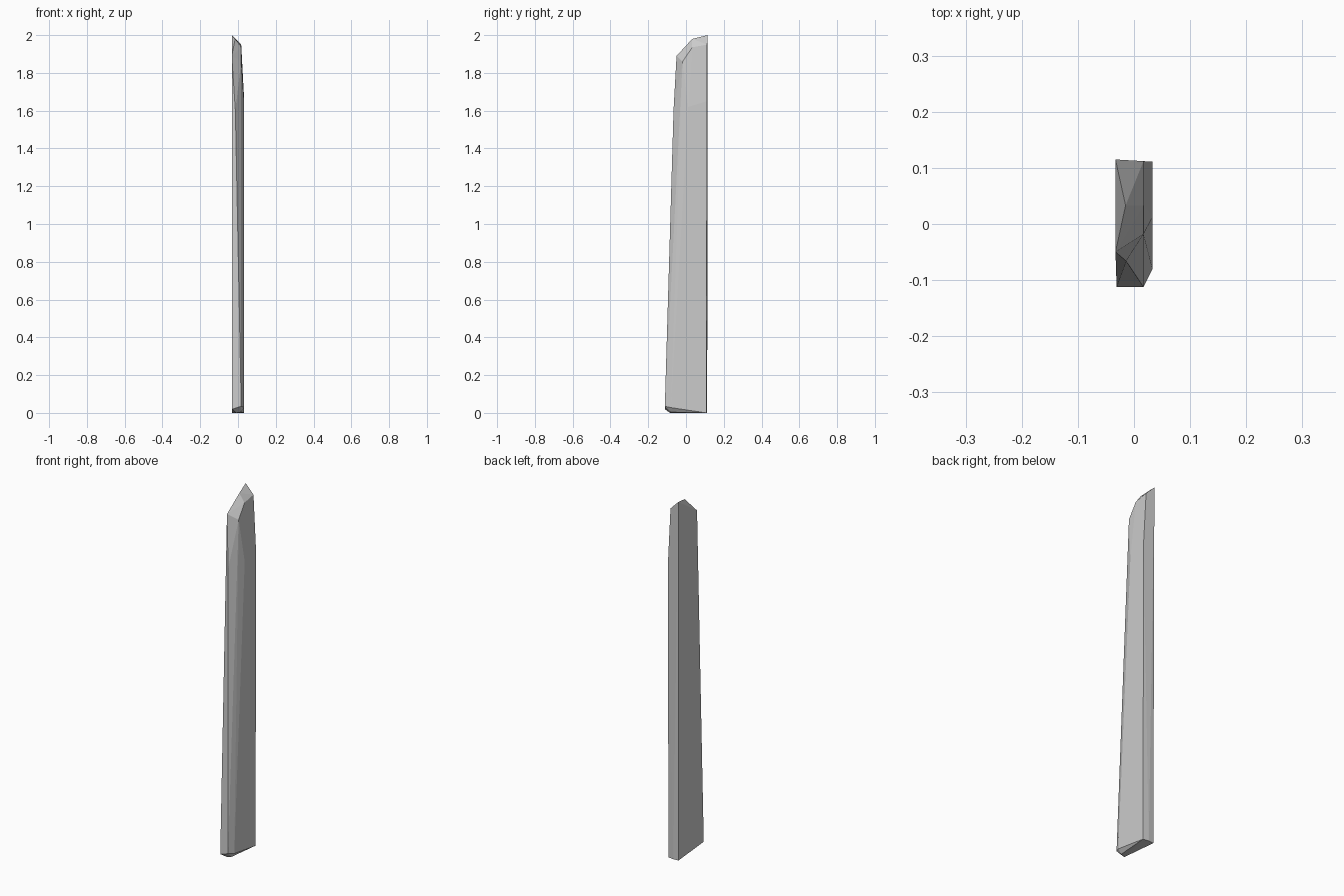
import bpy, bmesh

# Key corners of the hewn plank, grouped by region
tip = [(-0.033, 0.115, 2.0), (-0.015, 0.033, 1.98), (0.017, 0.112, 1.95),
       (0.017, 0.033, 1.935), (0.017, -0.018, 1.86), (-0.033, -0.05, 1.89)]
bevels = [(-0.014, -0.066, 1.6), (0.033, 0.111, 1.65), (0.033, 0.012, 1.62)]
foot = [(-0.031, -0.112, 0.02), (0.017, -0.112, 0.035), (0.033, -0.08, 0.028),
        (-0.01, -0.085, 0.0), (0.015, -0.078, 0.004),
        (0.033, 0.108, 0.0), (0.0, 0.112, 0.0), (-0.031, 0.11, 0.0)]

# Wrap the corners in a faceted convex solid
bm = bmesh.new()
for co in tip + bevels + foot:
    bm.verts.new(co)
hull = bmesh.ops.convex_hull(bm, input=bm.verts)
loose = [v for v in bm.verts if not v.link_faces]
bmesh.ops.delete(bm, geom=loose, context='VERTS')
bmesh.ops.recalc_face_normals(bm, faces=bm.faces)

mesh = bpy.data.meshes.new("wooden_plank")
bm.to_mesh(mesh)
bm.free()
plank = bpy.data.objects.new("wooden_plank", mesh)
bpy.context.collection.objects.link(plank)
